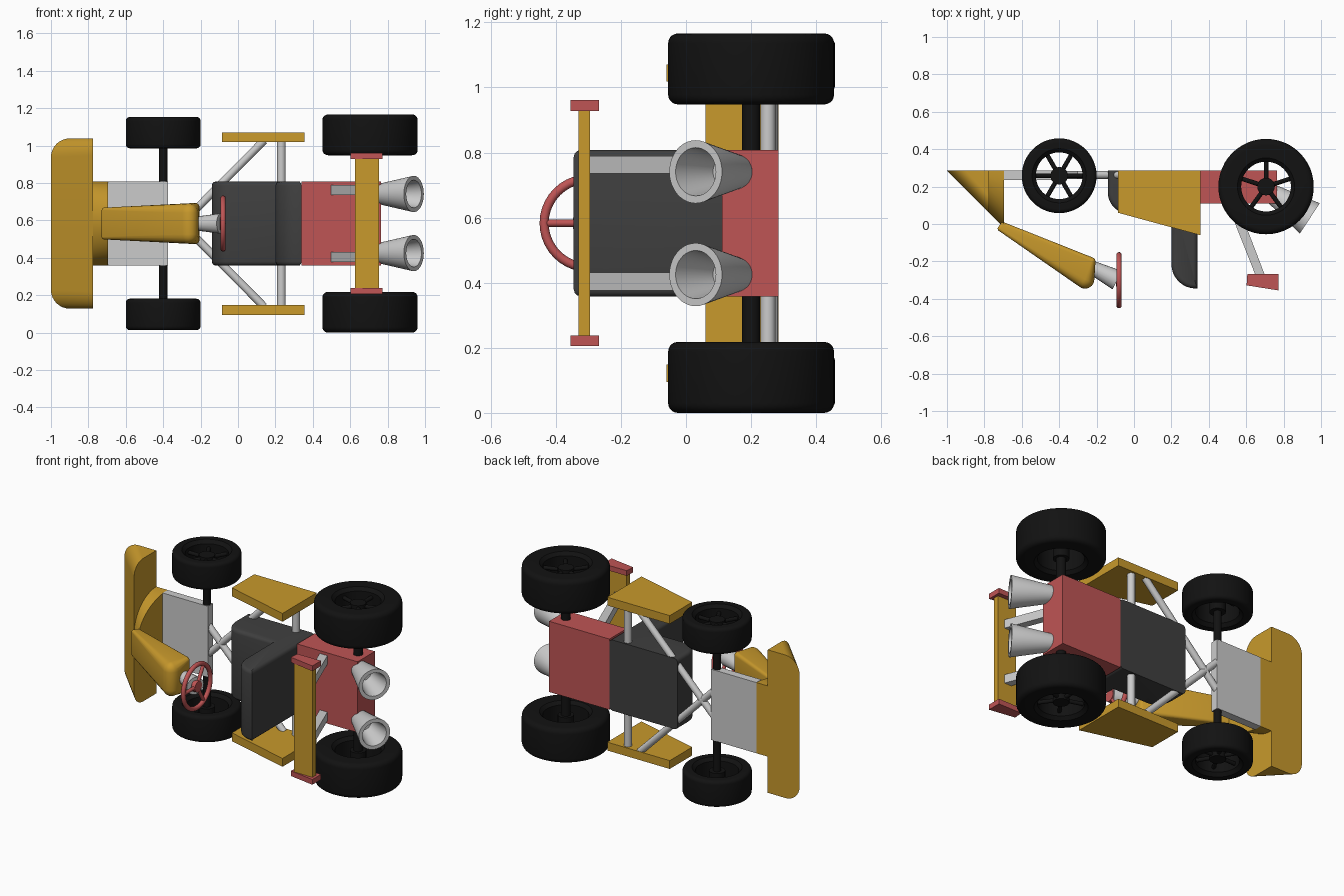
import bpy, bmesh, math
from mathutils import Vector

if "Cube" in bpy.data.objects:
    bpy.data.objects.remove(bpy.data.objects["Cube"])

MID = 0.583          # kart lies on its side: lateral axis is z, kart "up" is -y

def mat(name, c):
    m = bpy.data.materials.new(name)
    m.diffuse_color = (*c, 1)
    m.use_nodes = True
    m.node_tree.nodes["Principled BSDF"].inputs["Base Color"].default_value = m.diffuse_color
    return m

YELLOW = mat("yellow_paint", (0.58, 0.32, 0.025))
RED = mat("red_paint", (0.52, 0.09, 0.09))
DARK = mat("dark_seat", (0.05, 0.05, 0.05))
BLACK = mat("black_rubber", (0.006, 0.006, 0.006))

def finish(name, bm, material=None):
    bmesh.ops.remove_doubles(bm, verts=bm.verts, dist=1e-5)
    bmesh.ops.recalc_face_normals(bm, faces=bm.faces)
    me = bpy.data.meshes.new(name)
    bm.to_mesh(me)
    bm.free()
    if material:
        me.materials.append(material)
    ob = bpy.data.objects.new(name, me)
    bpy.context.collection.objects.link(ob)
    return ob

def prism_bm(pts, z0, z1):
    """Side profile (x, y) extruded across the kart."""
    bm = bmesh.new()
    f = bm.faces.new([bm.verts.new((x, y, z0)) for x, y in pts])
    r = bmesh.ops.extrude_face_region(bm, geom=[f])
    bmesh.ops.translate(bm, vec=(0, 0, z1 - z0),
                        verts=[v for v in r["geom"] if isinstance(v, bmesh.types.BMVert)])
    return bm

def prism(name, pts, z0, z1, material=None):
    return finish(name, prism_bm(pts, z0, z1), material)

def box(name, x0, x1, y0, y1, z0, z1, material=None):
    return prism(name, [(x0, y0), (x1, y0), (x1, y1), (x0, y1)], z0, z1, material)

def hull(name, pts, material=None):
    bm = bmesh.new()
    for p in pts:
        bm.verts.new(p)
    r = bmesh.ops.convex_hull(bm, input=bm.verts)
    junk = {g for g in r["geom_interior"] + r["geom_unused"] if isinstance(g, bmesh.types.BMVert)}
    bmesh.ops.delete(bm, geom=list(junk), context="VERTS")
    return finish(name, bm, material)

def lathe(name, profile, origin, axis, material=None, seg=32, closed=False):
    """Spin (radius, distance) points around an axis."""
    bm = bmesh.new()
    q = Vector(axis).to_track_quat("Z", "Y")
    rings = []
    for r, t in profile:
        rings.append([bm.verts.new(Vector(origin) + q @ Vector(
            (r * math.cos(a * math.tau / seg), r * math.sin(a * math.tau / seg), t)))
            for a in range(seg)])
    n = len(rings)
    for i in range(n if closed else n - 1):
        a, b = rings[i], rings[(i + 1) % n]
        for k in range(seg):
            bm.faces.new((a[k], a[(k + 1) % seg], b[(k + 1) % seg], b[k]))
    return finish(name, bm, material)

def rod(name, a, b, r, material=None, r2=None):
    a, b = Vector(a), Vector(b)
    L = (b - a).length
    return lathe(name, [(0, 0), (r, 0), (r if r2 is None else r2, L), (0, L)], a, b - a, material, 20)

def arc(cx, cy, rx, ry, a0, a1, n=8):
    return [(cx + rx * math.cos(math.radians(a0 + (a1 - a0) * i / n)),
             cy + ry * math.sin(math.radians(a0 + (a1 - a0) * i / n))) for i in range(n + 1)]

# front wing: wedge with rounded outer corners
pts = []
for s in (-1, 1):
    for x, h in arc(-0.9, 0.355, 0.1, 0.1, 180, 90):
        pts.append((x, 0.285, MID + s * h))
    for y, h in arc(0.15, 0.365, 0.09, 0.09, 180, 90):
        pts.append((-0.775, y, MID + s * h))
    pts.append((-0.775, 0.285, MID + s * 0.455))
hull("front_wing", pts, YELLOW)

# half-round cowl behind the wing
hull("front_cowl", [(x, 0.285 - h * math.sin(a * math.pi / 24), MID + 0.225 * math.cos(a * math.pi / 24))
                    for x, h in ((-0.775, 0.225), (-0.695, 0.305)) for a in range(25)], YELLOW)

# nose cone: hull over corner balls
pts = []
for x, y, w, r in ((-0.715, -0.025, 0.085, 0.014), (-0.70, -0.004, 0.085, 0.014),
                   (-0.228, -0.2, 0.11, 0.022), (-0.262, -0.296, 0.108, 0.05)):
    for s in (-1, 1):
        for i in range(9):
            th = math.pi * i / 8
            for k in range(16):
                p = math.tau * k / 16
                pts.append((x + r * math.sin(th) * math.cos(p), y + r * math.sin(th) * math.sin(p),
                            MID + s * (w - r) + r * math.cos(th)))
hull("nose_cone", pts, YELLOW)

# steering column, wheel, hub and spokes
rod("steering_column", (-0.23, -0.23, MID), (-0.09, -0.3, MID), 0.036, None, 0.055)
C = Vector((-0.08, -0.3, MID))
lathe("steering_wheel", arc(0.136, 0, 0.014, 0.014, 0, 330, 11), C, (1, 0, 0), RED, 40, True)
rod("steering_hub", C - Vector((0.015, 0, 0)), C + Vector((0.012, 0, 0)), 0.035, RED)
for k in range(3):
    a = math.tau * k / 3
    rod("steering_spoke", C, C + 0.135 * Vector((0, -math.cos(a), math.sin(a))), 0.011, RED)

# chassis front plate and crossed frame tubes
box("front_plate", -0.695, -0.375, 0.235, 0.285, MID - 0.225, MID + 0.225)
for s in (-1, 1):
    rod("cross_tube", (-0.39, 0.262, MID - s * 0.09), (0.14, 0.262, MID + s * 0.445), 0.021)
rod("side_pod_tube", (0.232, 0.252, MID - 0.45), (0.232, 0.252, MID + 0.45), 0.023)

# seat: L profile with rounded front lip and top, softened side edges
seat = [(0.34, 0.285), (-0.14, 0.285)] + arc(-0.04, 0.17, 0.1, 0.11, 180, 270) + [(0.2, 0.06)] \
    + arc(0.33, -0.215, 0.13, 0.13, 180, 270) + [(0.34, -0.345)]
bm = prism_bm(seat, MID - 0.225, MID + 0.225)
edges = [e for e in bm.edges if abs(e.verts[0].co.z - e.verts[1].co.z) < 1e-4
         and min(v.co.y for v in e.verts) < 0.28]
bmesh.ops.bevel(bm, geom=edges, offset=0.022, segments=3, profile=0.5, affect="EDGES", clamp_overlap=False)
finish("seat", bm, DARK)

# engine block
box("engine_block", 0.34, 0.765, 0.11, 0.285, MID - 0.225, MID + 0.225, RED)

for s in (-1, 1):
    # side pods
    prism("side_pod", [(-0.085, 0.285), (0.355, 0.285), (0.355, -0.06), (-0.085, 0.06)],
          MID + s * 0.435, MID + s * 0.488, YELLOW)
    # exhaust cones, hollow at the mouth
    lathe("exhaust", [(0, 0), (0.03, 0), (0.046, 0.008), (0.052, 0.02), (0.097, 0.255),
                      (0.074, 0.255), (0.045, 0.09), (0, 0.09)],
          (0.727, 0.17, MID + s * 0.158), (0.835, -0.55, 0), None, 40)
    # rear wing supports and end plates
    prism("wing_support", [(0.49, 0.13), (0.545, 0.13), (0.71, -0.3), (0.66, -0.3)],
          MID + s * 0.152, MID + s * 0.207)
    prism("wing_end_plate", [(0.606, -0.268), (0.772, -0.268), (0.772, -0.355), (0.602, -0.328)],
          MID + s * 0.345, MID + s * 0.378, RED)
box("rear_wing", 0.625, 0.755, -0.33, -0.295, MID - 0.35, MID + 0.35, YELLOW)

# wheels: open tyre ring, spokes, hub, and the axles
def wheels(label, x, y, R, hole, z0, z1, spokes, axle_r, b):
    w = z1 - z0
    prof = [(hole, 0.02), (hole + 0.02, 0)] \
        + arc(R - b, b, b, b, -90, 0, 5) + arc(R - b, w - b, b, b, 0, 90, 5) \
        + [(hole + 0.02, w), (hole, w - 0.02)]
    for s in (-1, 1):
        lathe(label + "_tyre", prof, (x, y, MID + s * z0), (0, 0, s), BLACK, 48, True)
        zo = MID + s * (z1 - 0.05)
        rod(label + "_hub", (x, y, MID + s * (z0 + 0.02)), (x, y, MID + s * (z1 - 0.03)), 0.047, BLACK)
        for k in range(spokes):
            a = math.tau * k / spokes + math.pi / 2 * (spokes == 5)
            rod(label + "_spoke", (x, y, zo),
                (x + (hole + 0.01) * math.cos(a), y + (hole + 0.01) * math.sin(a), zo), 0.012, BLACK)
    rod(label + "_axle", (x, y, MID - z1 + 0.04), (x, y, MID + z1 - 0.04), axle_r, BLACK)

wheels("front_wheel", -0.4, 0.258, 0.2, 0.125, 0.402, 0.57, 6, 0.023, 0.022)
wheels("rear_wheel", 0.706, 0.2, 0.255, 0.133, 0.365, 0.583, 5, 0.028, 0.03)

# smooth shading with sharp edges kept
bpy.ops.object.select_all(action="SELECT")
bpy.context.view_layer.objects.active = bpy.context.selected_objects[0]
bpy.ops.object.shade_smooth_by_angle(angle=math.radians(32))
